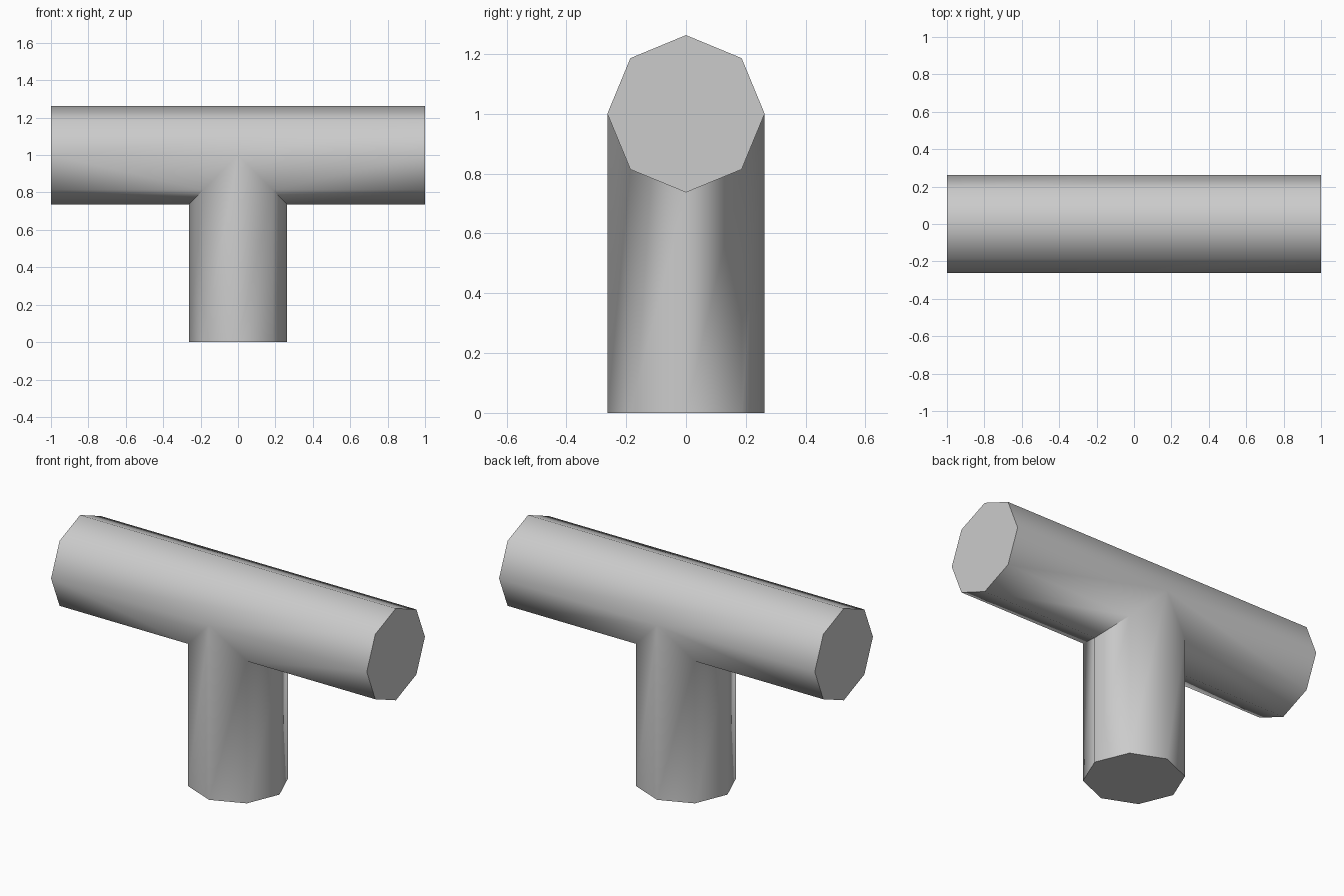
import bpy, bmesh, math

cube = bpy.data.objects.get("Cube")
if cube:
    bpy.data.objects.remove(cube)

RADIUS = 0.263     # octagon corner radius of both pipes
AXIS_Z = 1.0       # height of the horizontal pipe's axis
HALF_LENGTH = 1.0
SIDES = 8

grey = bpy.data.materials.new("plain_grey")
grey.use_nodes = True
grey.diffuse_color = (0.6, 0.6, 0.6, 1)
grey.node_tree.nodes["Principled BSDF"].inputs["Base Color"].default_value = (0.6, 0.6, 0.6, 1)

ring = [(RADIUS * math.cos(2 * math.pi * i / SIDES),
         RADIUS * math.sin(2 * math.pi * i / SIDES)) for i in range(SIDES)]
edges = [(ring[i], ring[(i + 1) % SIDES]) for i in range(SIDES)]
bm = bmesh.new()


def face(points):
    bm.faces.new([bm.verts.new(p) for p in points])


# Horizontal pipe: whole upper strips, lower strips mitred against the stem
for i, ((y0, h0), (y1, h1)) in enumerate(edges):
    z0, z1 = AXIS_Z + h0, AXIS_Z + h1
    if i < SIDES // 2:
        strip = [(-HALF_LENGTH, y0, z0), (HALF_LENGTH, y0, z0),
                 (HALF_LENGTH, y1, z1), (-HALF_LENGTH, y1, z1)]
        if i == 0:
            strip.insert(1, (0, y0, z0))
        if i == SIDES // 2 - 1:
            strip.insert(3, (0, y1, z1))
        face(strip)
    else:
        for side in (-1, 1):
            face([(side * HALF_LENGTH, y0, z0), (side * abs(h0), y0, z0),
                  (side * abs(h1), y1, z1), (side * HALF_LENGTH, y1, z1)])

# Pipe end caps
for side in (-1, 1):
    face([(side * HALF_LENGTH, y, AXIS_Z + h) for y, h in ring])

# Vertical stem with a saddle-cut top, and its bottom cap
for (x0, y0), (x1, y1) in edges:
    face([(x0, y0, 0), (x1, y1, 0),
          (x1, y1, AXIS_Z - abs(x1)), (x0, y0, AXIS_Z - abs(x0))])
face([(x, y, 0) for x, y in ring])

# Weld the strips into one closed surface
bmesh.ops.remove_doubles(bm, verts=bm.verts, dist=0.0005)
bmesh.ops.recalc_face_normals(bm, faces=bm.faces)

mesh = bpy.data.meshes.new("tee_pipe")
bm.to_mesh(mesh)
bm.free()
mesh.materials.append(grey)
tee_pipe = bpy.data.objects.new("tee_pipe", mesh)
bpy.context.collection.objects.link(tee_pipe)

bpy.ops.object.select_all(action='DESELECT')
tee_pipe.select_set(True)
bpy.context.view_layer.objects.active = tee_pipe
bpy.ops.object.shade_smooth_by_angle(angle=math.radians(60))
